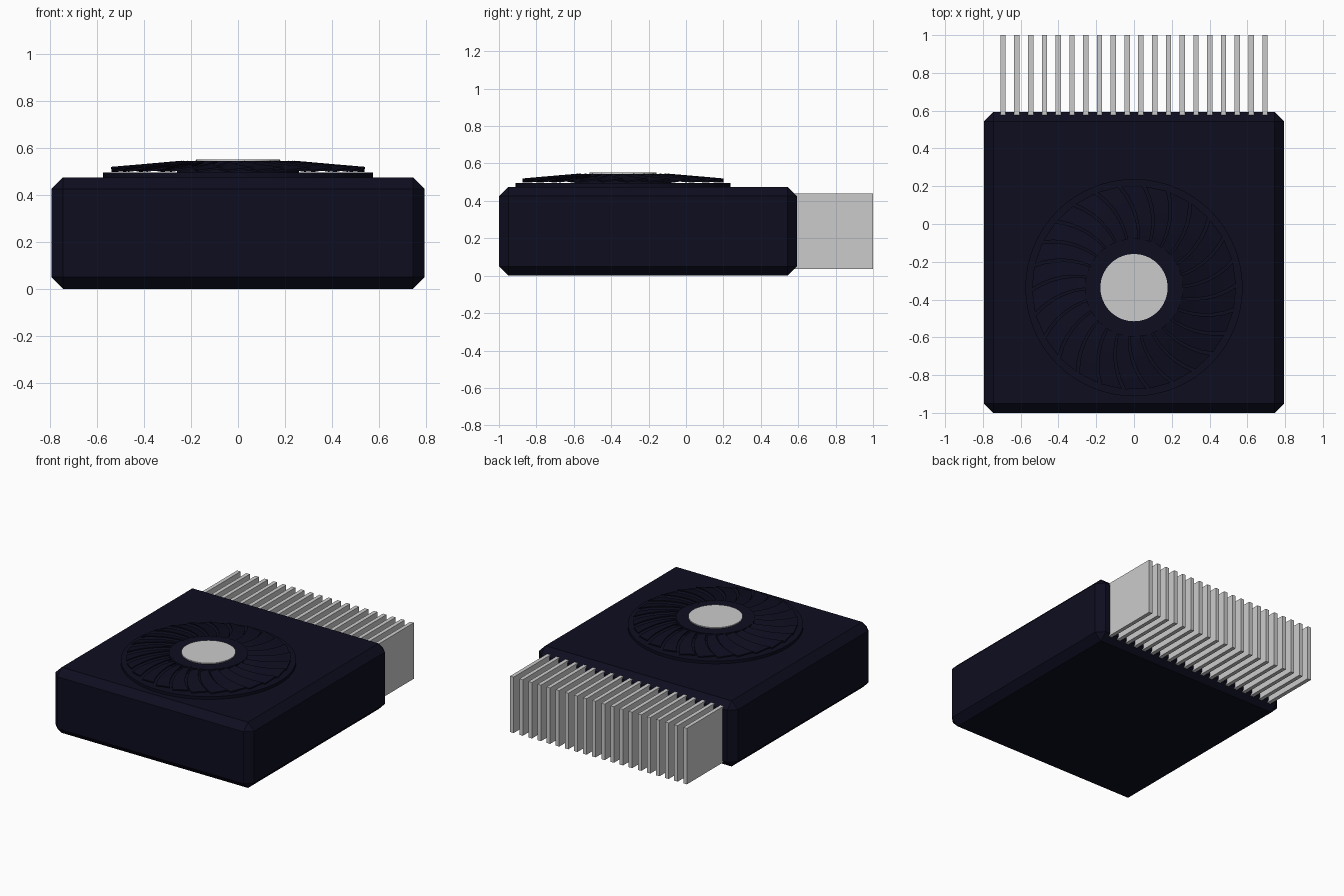
import bpy, bmesh, math
from mathutils import Matrix

if "Cube" in bpy.data.objects:
    bpy.data.objects.remove(bpy.data.objects["Cube"])


def material(name, colour):
    m = bpy.data.materials.new(name)
    m.use_nodes = True
    m.diffuse_color = (*colour, 1)
    m.node_tree.nodes["Principled BSDF"].inputs["Base Color"].default_value = (*colour, 1)
    return m


navy = material("dark navy", (0.004, 0.004, 0.014))
grey = material("light grey", (0.6, 0.6, 0.6))


def finish(name, bm, mat):
    bmesh.ops.recalc_face_normals(bm, faces=bm.faces)
    me = bpy.data.meshes.new(name)
    bm.to_mesh(me)
    bm.free()
    me.materials.append(mat)
    ob = bpy.data.objects.new(name, me)
    bpy.context.collection.objects.link(ob)
    return ob


def box(bm, x, y, z):
    """Add a box spanning the given (low, high) pairs."""
    spans = (x, y, z)
    centre = [(a + b) / 2 for a, b in spans]
    size = [b - a for a, b in spans]
    mat = Matrix.Translation(centre) @ Matrix.Diagonal((*size, 1))
    bmesh.ops.create_cube(bm, size=1, matrix=mat)


FAN_Y = -0.337


def disc(name, radius, low, high, mat, top_radius=None):
    bm = bmesh.new()
    bmesh.ops.create_cone(bm, cap_ends=True, segments=64, radius1=radius,
                          radius2=top_radius or radius, depth=high - low,
                          matrix=Matrix.Translation((0, FAN_Y, (low + high) / 2)))
    return finish(name, bm, mat)


# Chamfered casing
bm = bmesh.new()
box(bm, (-0.795, 0.795), (-1, 0.593), (0, 0.475))
bmesh.ops.bevel(bm, geom=bm.edges[:], offset=0.05, segments=1, affect='EDGES')
finish("casing", bm, navy)

# Row of cooling fins at the back
bm = bmesh.new()
FINS = 20
for i in range(FINS):
    x = -0.693 + 1.386 * i / (FINS - 1)
    box(bm, (x - 0.014, x + 0.014), (0.5, 1), (0.035, 0.44))
finish("cooling_fins", bm, grey)

# Fan base, hub and cap
disc("fan_base", 0.575, 0.46, 0.495, navy)
disc("fan_hub", 0.26, 0.48, 0.545, navy)
disc("hub_cap", 0.178, 0.53, 0.552, grey)

# Swept, tilted fan blades
bm = bmesh.new()
BLADES, STEPS = 26, 6
for b in range(BLADES):
    start = math.tau * b / BLADES
    rows = []
    for s in range(STEPS + 1):
        t = s / STEPS
        r = 0.24 + 0.3 * t
        lead = start + math.radians(14) * t ** 1.5
        trail = lead - math.tau / BLADES * 0.85
        top = 0.546 - 0.026 * t
        rows.append([bm.verts.new((r * math.cos(a), FAN_Y + r * math.sin(a), z))
                     for a, z in ((lead, top), (trail, top - 0.014),
                                  (trail, top - 0.022), (lead, top - 0.008))])
    for p, q in zip(rows, rows[1:]):
        for k in range(4):
            n = (k + 1) % 4
            bm.faces.new((p[k], p[n], q[n], q[k]))
    bm.faces.new(rows[0])
    bm.faces.new(rows[-1][::-1])
finish("fan_blades", bm, navy)

# Smooth the round parts, keeping hard rims
bpy.ops.object.select_all(action='DESELECT')
for name in ("fan_base", "fan_hub", "hub_cap", "fan_blades"):
    ob = bpy.data.objects[name]
    ob.select_set(True)
    bpy.context.view_layer.objects.active = ob
bpy.ops.object.shade_smooth_by_angle(angle=math.radians(30))
